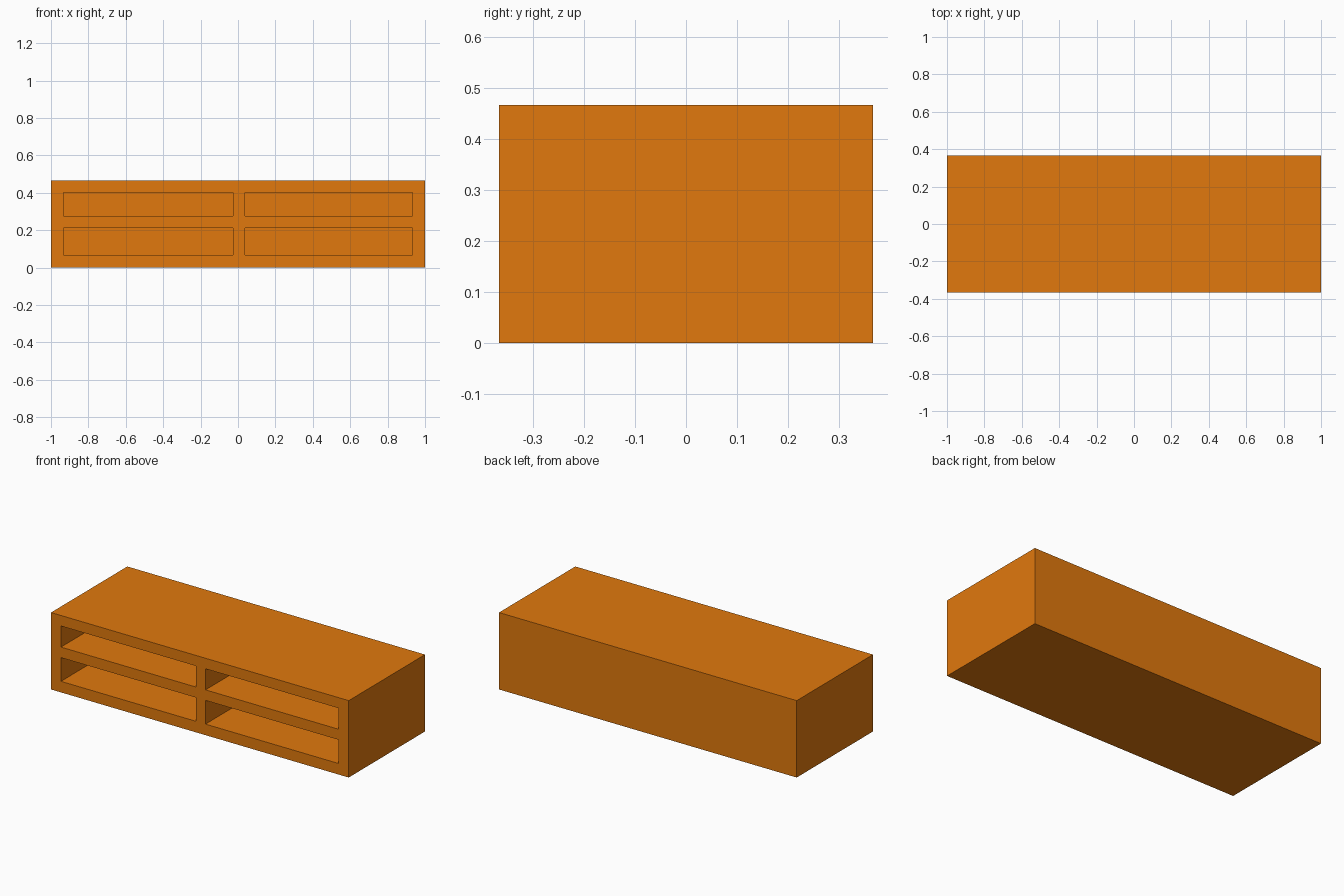
import bpy

if "Cube" in bpy.data.objects:
    bpy.data.objects.remove(bpy.data.objects["Cube"])

W, D, H = 2.0, 0.732, 0.467
BACK = 0.065  # back panel thickness


def box(name, x, y, z):
    """Axis-aligned box from (min, max) ranges."""
    lo, hi = zip(x, y, z)
    bpy.ops.mesh.primitive_cube_add(size=1, location=[(a + b) / 2 for a, b in zip(lo, hi)])
    ob = bpy.context.object
    ob.name = name
    ob.scale = [b - a for a, b in zip(lo, hi)]
    bpy.ops.object.transform_apply(location=True, rotation=False, scale=True)
    return ob


# Cabinet body
cabinet = box("cabinet_body", (-W / 2, W / 2), (-D / 2, D / 2), (0, H))

# Four open compartments, cut in from the front
columns = [(-0.933, -0.026), (0.038, 0.933)]
rows = [(0.067, 0.211), (0.275, 0.403)]
cutters = []
for x in columns:
    for z in rows:
        cutter = box("compartment_cutter", x, (-D / 2 - 0.1, D / 2 - BACK), z)
        cutter.hide_render = True
        mod = cabinet.modifiers.new("compartment", 'BOOLEAN')
        mod.operation = 'DIFFERENCE'
        mod.solver = 'EXACT'
        mod.object = cutter
        cutters.append(cutter)

# Apply the cuts and remove the helpers
bpy.ops.object.select_all(action='DESELECT')
cabinet.select_set(True)
bpy.context.view_layer.objects.active = cabinet
for mod in list(cabinet.modifiers):
    bpy.ops.object.modifier_apply(modifier=mod.name)
for cutter in cutters:
    bpy.data.objects.remove(cutter, do_unlink=True)

# Orange finish
mat = bpy.data.materials.new("orange_wood")
mat.diffuse_color = (0.75, 0.19, 0.004, 1)
mat.use_nodes = True
mat.node_tree.nodes["Principled BSDF"].inputs["Base Color"].default_value = mat.diffuse_color
cabinet.data.materials.clear()
cabinet.data.materials.append(mat)
